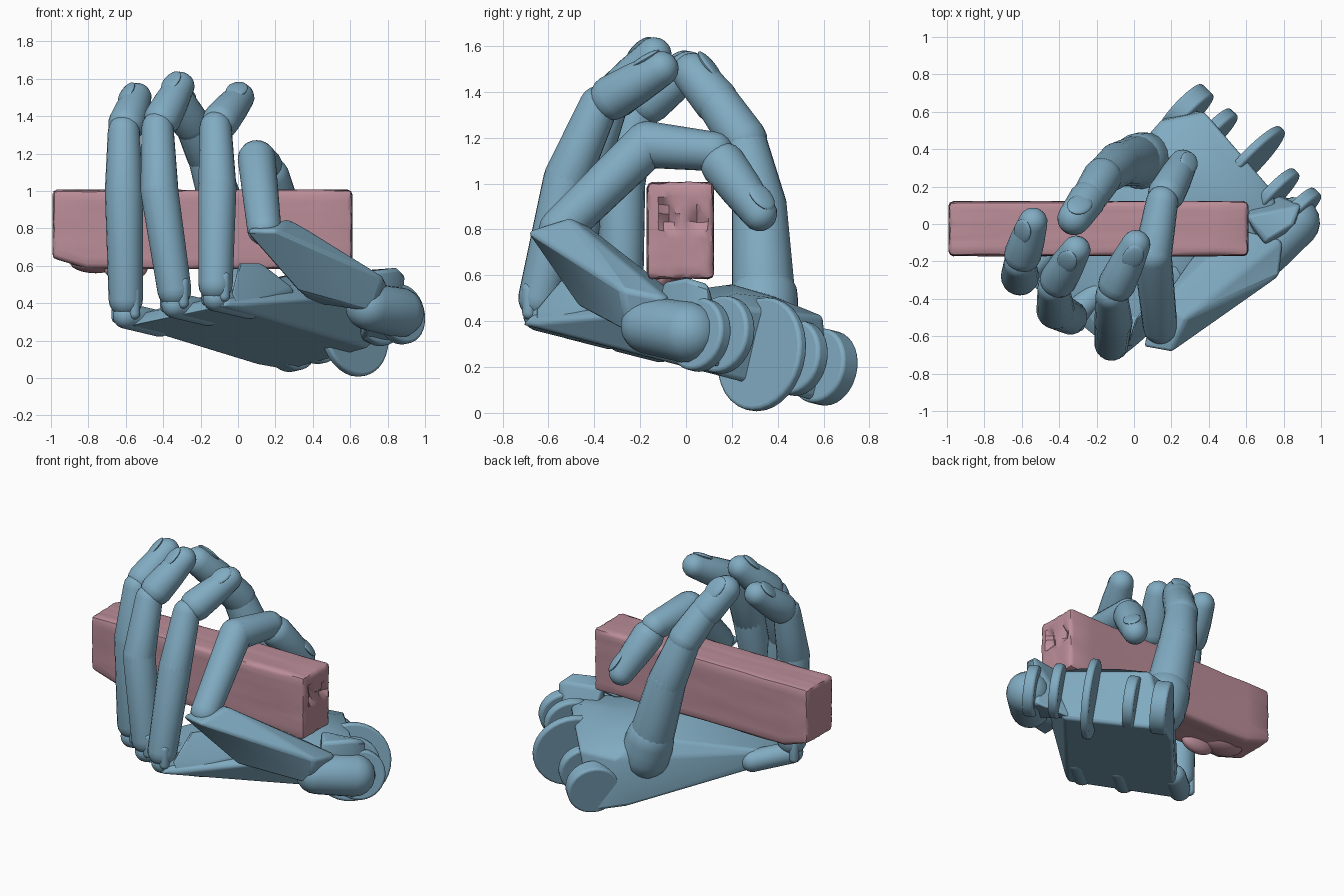
import bpy, bmesh, math, random
from mathutils import Vector as V, Matrix

if "Cube" in bpy.data.objects:
    bpy.data.objects.remove(bpy.data.objects["Cube"])

random.seed(4)


def material(name, col):
    m = bpy.data.materials.new(name)
    m.diffuse_color = (*col, 1)
    m.use_nodes = True
    m.node_tree.nodes["Principled BSDF"].inputs["Base Color"].default_value = m.diffuse_color
    return m


BLUE = material("blue_plastic", (0.22, 0.41, 0.54))
PINK = material("pink_block", (0.50, 0.27, 0.32))


def finish(name, bm, mat=BLUE, bevel=0, angle=35):
    bmesh.ops.recalc_face_normals(bm, faces=bm.faces)
    me = bpy.data.meshes.new(name)
    bm.to_mesh(me)
    bm.free()
    ob = bpy.data.objects.new(name, me)
    bpy.context.collection.objects.link(ob)
    me.materials.append(mat)
    if bevel:
        b = ob.modifiers.new("bevel", 'BEVEL')
        b.width, b.segments, b.limit_method = bevel, 3, 'ANGLE'
    bpy.ops.object.select_all(action='DESELECT')
    ob.select_set(True)
    bpy.context.view_layer.objects.active = ob
    bpy.ops.object.shade_smooth_by_angle(angle=math.radians(angle))
    return ob


def limb(name, p, q, r1, r2, sides=20, swell=0.0):
    """Tapered rod with domed ends running from p to q."""
    p, q = V(p), V(q)
    L = (q - p).length
    rot = (q - p).to_track_quat('Z', 'Y')
    prof = [(r1 * math.cos(a), r1 * math.sin(a)) for a in
            [math.radians(d) for d in (-80, -60, -40, -20, 0)]]
    prof.append(((r1 + r2) / 2 + swell, L / 2))
    prof += [(r2 * math.cos(a), L + r2 * math.sin(a)) for a in
             [math.radians(d) for d in (0, 20, 40, 60, 80)]]
    bm = bmesh.new()
    rings = [[bm.verts.new(p + rot @ V((r * math.cos(t), r * math.sin(t), z)))
              for t in [2 * math.pi * i / sides for i in range(sides)]] for r, z in prof]
    for a, b in zip(rings, rings[1:]):
        for i in range(sides):
            j = (i + 1) % sides
            bm.faces.new((a[i], a[j], b[j], b[i]))
    bm.faces.new(rings[0])
    bm.faces.new(rings[-1])
    return finish(name, bm)


def disc(name, c, axis, r, depth, bevel=0.015):
    bm = bmesh.new()
    m = Matrix.Translation(c) @ V(axis).to_track_quat('Z', 'Y').to_matrix().to_4x4()
    bmesh.ops.create_cone(bm, cap_ends=True, segments=32, radius1=r, radius2=r,
                          depth=depth, matrix=m)
    return finish(name, bm, bevel=bevel)


def hull(name, pts, bevel=0.02):
    bm = bmesh.new()
    for p in pts:
        bm.verts.new(p)
    bmesh.ops.convex_hull(bm, input=bm.verts)
    bmesh.ops.dissolve_limit(bm, angle_limit=math.radians(4), verts=bm.verts, edges=bm.edges)
    return finish(name, bm, bevel=bevel)


def nail(name, p, q, r):
    """Oval nail set on the outer side of a fingertip."""
    p, q = V(p), V(q)
    d = (q - p).normalized()
    out = q - V((-0.1, 0, 0.75))
    out = (out - out.dot(d) * d).normalized()
    side = d.cross(out)
    m = Matrix((side, d, out)).transposed().to_4x4()
    m.translation = p.lerp(q, 0.85) + out * r * 0.9
    bm = bmesh.new()
    bmesh.ops.create_uvsphere(bm, u_segments=20, v_segments=10, radius=1,
                              matrix=m @ Matrix.Diagonal((r * .7, r * .95, r * .22, 1)))
    finish(name, bm)


def under(x, y, up=0.0):
    """Point on the tilted underside of the palm."""
    return V((x, y, 0.2 - 0.26 * y + up))


AXIS = V((0.72, 0.67, -0.17)).normalized()      # knuckles towards wrist
ACROSS = V((0.72, -0.69, 0.17)).normalized()    # across the knuckles

# Palm: thin at the knuckles, thick at the wrist
hull("palm", [under(-0.58, -0.30), under(-0.06, -0.72), under(0.33, -0.25), under(0.70, 0.16),
              under(0.27, 0.62), under(0.10, 0.50),
              (-0.54, -0.22, 0.34), (-0.06, -0.66, 0.44), (0.30, -0.25, 0.50),
              (0.78, 0.02, 0.46), (0.74, 0.18, 0.47), (0.38, 0.60, 0.42), (0.14, 0.55, 0.40),
              (0.08, 0.38, 0.51), (0.30, 0.20, 0.56), (0.45, 0.40, 0.50), (0.62, 0.22, 0.52)])
hull("palm_ridge", [(0.0, -0.52, 0.62), (-0.04, -0.66, 0.45), under(0.0, -0.66),
                    (0.30, -0.35, 0.48), under(0.33, -0.25), (0.12, -0.38, 0.62),
                    (0.22, -0.2, 0.5)])

# Fingers: knuckle, middle joint, end joint, tip
fingers = {
    "ring_finger": [(-0.60, -0.28, 0.42), (-0.61, -0.28, 1.00), (-0.61, -0.21, 1.32), (-0.54, 0.01, 1.50)],
    "middle_finger": [(-0.34, -0.50, 0.47), (-0.42, -0.46, 1.00), (-0.43, -0.34, 1.34), (-0.31, -0.14, 1.56)],
    "index_finger": [(-0.12, -0.64, 0.50), (-0.11, -0.52, 1.02), (-0.12, -0.38, 1.34), (0.01, -0.11, 1.50)],
    "little_finger": [(0.14, -0.55, 0.80), (0.10, -0.17, 1.17), (0.15, 0.12, 1.14), (0.26, 0.32, 0.87)],
}
for name, (a, b, c, d) in fingers.items():
    limb(name + "_lower", a, b, 0.092, 0.102)
    limb(name + "_middle", b, c, 0.102, 0.086)
    end = V(c).lerp(V(d), 0.22)
    limb(name + "_tip", end, d, 0.100, 0.078, swell=0.003)
    nail(name + "_nail", end, d, 0.080)
    if name != "little_finger":
        # Hinge fork and rounded lobe at the edge of the palm
        k = V((a[0], a[1], 0.2 - 0.26 * a[1] + 0.06))
        limb(name + "_lobe", k, k + AXIS * 0.25, 0.07, 0.07)
        for s in (-1, 1):
            o = ACROSS * 0.065 * s
            limb(name + "_fork", k + o, V(a) + o + V((0, 0, 0.03)), 0.03, 0.03, 12)

# Little finger metacarpal: wide flat block angled up from the wrist
hull("little_metacarpal", [(0.04, -0.66, 0.79), (0.20, -0.69, 0.79), (0.28, -0.50, 0.85), (0.14, -0.42, 0.81),
                           (0.78, -0.28, 0.54), (0.73, -0.25, 0.35), (0.33, -0.46, 0.46),
                           (0.80, -0.08, 0.50), (0.56, -0.02, 0.50), (0.32, -0.16, 0.50),
                           (0.40, -0.22, 0.40)], 0.02)

# Thumb rising from a socket behind the block
limb("thumb_socket", (0.07, 0.33, 0.38), (0.03, 0.34, 0.50), 0.16, 0.15)
limb("thumb_lower", (0.03, 0.34, 0.48), (-0.08, 0.32, 0.90), 0.14, 0.12)
limb("thumb_middle", (-0.08, 0.32, 0.90), (-0.17, 0.25, 1.19), 0.12, 0.10)
limb("thumb_upper", (-0.17, 0.25, 1.19), (-0.24, 0.14, 1.35), 0.105, 0.095)
limb("thumb_tip", (-0.25, 0.13, 1.36), (-0.32, 0.03, 1.48), 0.10, 0.09)
nail("thumb_nail", (-0.22, 0.13, 1.34), (-0.32, 0.03, 1.48), 0.09)

# Wrist: large pulley disc, hinge lugs and side knob
disc("wrist_pulley", (0.62, 0.33, 0.255), ACROSS, 0.25, 0.05)
for i, (p, r, t) in enumerate([((0.28, 0.60, 0.20), 0.165, 0.10), ((0.42, 0.48, 0.24), 0.165, 0.07),
                               ((0.75, 0.16, 0.34), 0.17, 0.06), ((0.87, 0.06, 0.34), 0.16, 0.07)]):
    disc("wrist_lug_%d" % i, p, ACROSS, r, t)
limb("wrist_side_knob", (0.70, -0.16, 0.38), (0.86, 0.01, 0.35), 0.125, 0.135)
hull("wrist_side_block", [(0.70, -0.10, 0.57), (0.86, 0.00, 0.59), (0.89, 0.10, 0.56), (0.60, 0.04, 0.57),
                          (0.70, -0.16, 0.30), (0.88, 0.02, 0.25), (0.88, 0.12, 0.22), (0.64, 0.2, 0.16)])

# Held block with a slightly worn surface
bm = bmesh.new()
bmesh.ops.create_cube(bm, size=1, matrix=Matrix.Translation((-0.19, -0.025, 0.795))
                      @ Matrix.Diagonal((1.60, 0.29, 0.42, 1)))
bmesh.ops.bevel(bm, geom=bm.edges[:], offset=0.025, segments=2, affect='EDGES', profile=0.5)
bmesh.ops.subdivide_edges(bm, edges=[x for x in bm.edges if x.calc_length() > 0.2], cuts=9,
                          use_grid_fill=True)
for v in bm.verts:
    if v.co.z < 0.65 and v.co.x < -0.9:
        v.co.z += 0.05
    # Small dents in the right-hand end
    for y, z in ((0.05, 0.84), (-0.09, 0.90), (-0.07, 0.84)):
        if v.co.x > 0.59 and (v.co - V((v.co.x, y, z))).length < 0.03:
            v.co.x -= 0.03
    v.co += V([random.uniform(-0.003, 0.003) for _ in range(3)])
finish("held_block", bm, PINK, angle=40)

# Sagging lump under one end of the block
for i, (c, sz) in enumerate([((-0.76, -0.06, 0.62), (0.14, 0.10, 0.06)),
                             ((-0.60, -0.11, 0.59), (0.12, 0.05, 0.07))]):
    bm = bmesh.new()
    bmesh.ops.create_icosphere(bm, subdivisions=3, radius=1,
                               matrix=Matrix.Translation(c) @ Matrix.Diagonal((*sz, 1)))
    finish("block_lump_%d" % i, bm, PINK)
